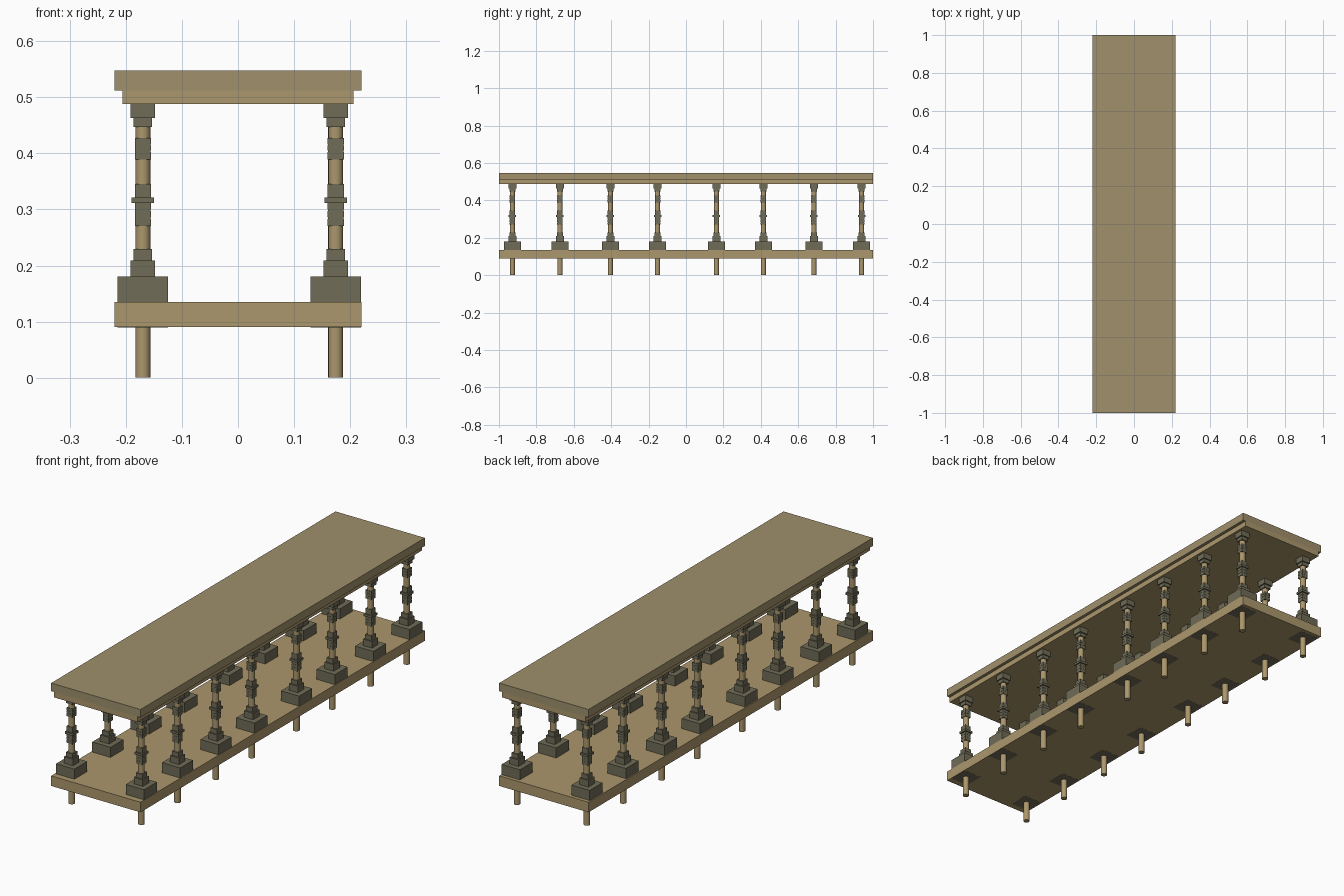
import bpy, bmesh
from mathutils import Matrix, Vector

if "Cube" in bpy.data.objects:
    bpy.data.objects.remove(bpy.data.objects["Cube"])


def material(name, color):
    m = bpy.data.materials.new(name)
    m.diffuse_color = (*color, 1)
    m.use_nodes = True
    m.node_tree.nodes["Principled BSDF"].inputs["Base Color"].default_value = m.diffuse_color
    return m


WOOD = material("wood", (0.41, 0.31, 0.15))
PLANK = material("weathered_wood", (0.35, 0.28, 0.15))
STONE = material("stone", (0.16, 0.15, 0.095))


def add_box(bm, center, size):
    bmesh.ops.create_cube(bm, size=1, matrix=Matrix.Translation(center) @ Matrix.Diagonal((*size, 1)))


def finish(bm, name, mat):
    mesh = bpy.data.meshes.new(name)
    bm.to_mesh(mesh)
    bm.free()
    mesh.materials.append(mat)
    ob = bpy.data.objects.new(name, mesh)
    bpy.context.collection.objects.link(ob)
    return ob


def slab(name, half_x, z0, z1, mat):
    bm = bmesh.new()
    add_box(bm, (0, 0, (z0 + z1) / 2), (2 * half_x, 2, z1 - z0))
    return finish(bm, name, mat)


# Deck, and the two-step top
slab("lower_deck", 0.22, 0.09, 0.135, WOOD)
slab("top_support", 0.206, 0.488, 0.512, WOOD)
slab("top_board", 0.22, 0.512, 0.548, PLANK)

# Square stone blocks stacked around each post: (half width, bottom, top)
BLOCKS = [
    (0.045, 0.0897, 0.18), (0.022, 0.18, 0.209), (0.0163, 0.209, 0.229),
    (0.0145, 0.270, 0.283), (0.0137, 0.283, 0.286), (0.0145, 0.286, 0.297),
    (0.0137, 0.297, 0.300), (0.0145, 0.300, 0.311), (0.020, 0.311, 0.321),
    (0.0145, 0.321, 0.345),
    (0.0145, 0.389, 0.402), (0.0137, 0.402, 0.405), (0.0145, 0.405, 0.414),
    (0.0137, 0.414, 0.416), (0.0145, 0.416, 0.427),
    (0.0165, 0.447, 0.463), (0.022, 0.463, 0.488),
]

# Stone trim mesh shared by every column
bm = bmesh.new()
for half, z0, z1 in BLOCKS:
    add_box(bm, (0, 0, (z0 + z1) / 2), (2 * half, 2 * half, z1 - z0))
trim = finish(bm, "column_trim", STONE)

# Round post running from the floor to the top
bm = bmesh.new()
bmesh.ops.create_cone(bm, cap_ends=True, segments=16, radius1=0.0134, radius2=0.0134,
                      depth=0.49, matrix=Matrix.Translation((0, 0, 0.245)))
for f in bm.faces:
    f.smooth = len(f.verts) == 4
for e in bm.edges:
    e.smooth = all(len(f.verts) == 4 for f in e.link_faces)
post = finish(bm, "column_post", WOOD)

# Two rows of eight columns
ROWS = (-0.1695, 0.174)
SPOTS = (-0.928, -0.674, -0.404, -0.152, 0.163, 0.414, 0.684, 0.939)
first = True
for x in ROWS:
    for y in SPOTS:
        for part in (trim, post):
            ob = part if first else part.copy()
            if not first:
                bpy.context.collection.objects.link(ob)
            ob.location = Vector((x, y, 0))
        first = False
